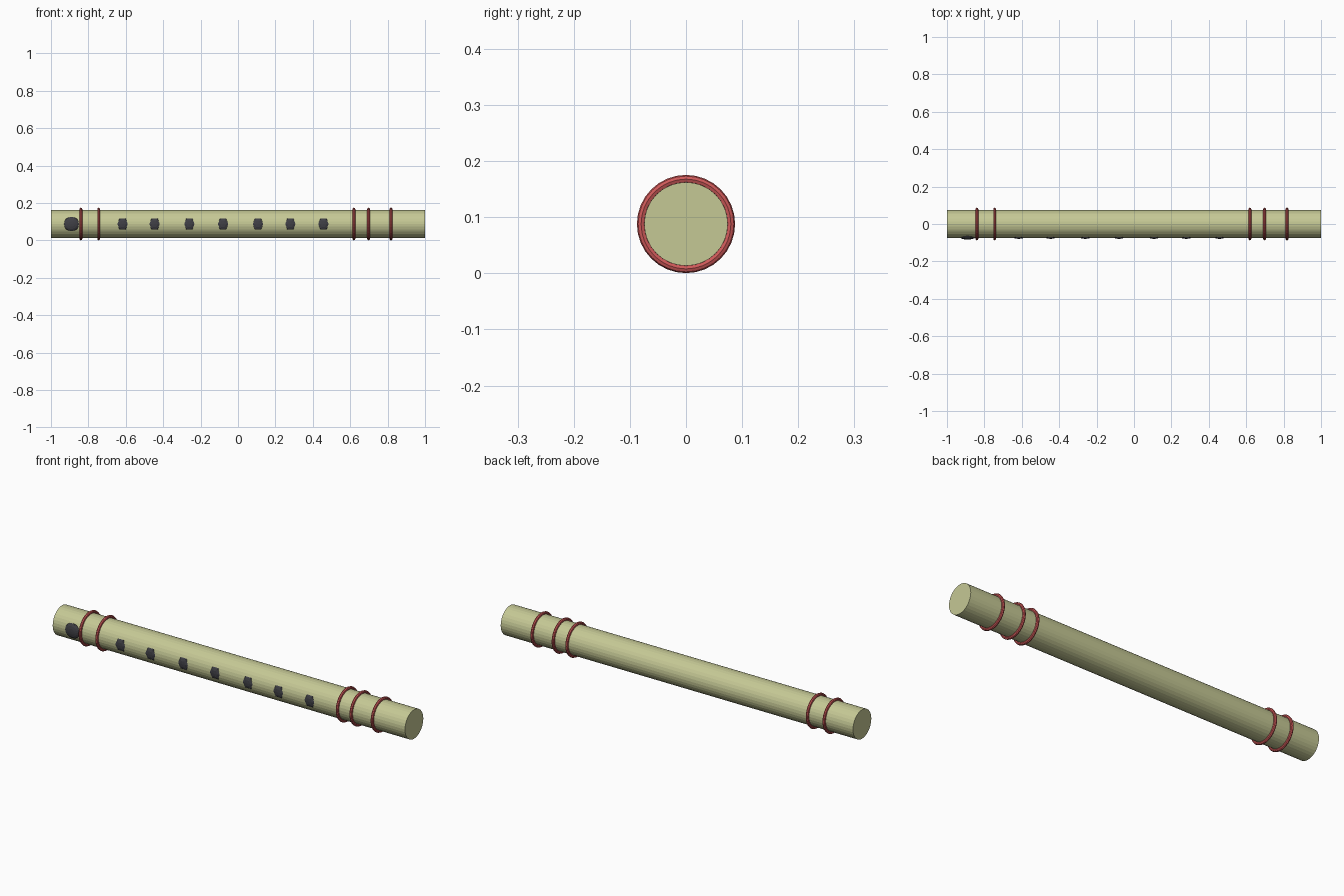
import bpy
from math import pi

if "Cube" in bpy.data.objects:
    bpy.data.objects.remove(bpy.data.objects["Cube"])

R, ZC = 0.0745, 0.088


def material(name, color):
    m = bpy.data.materials.new(name)
    m.diffuse_color = (*color, 1)
    m.use_nodes = True
    m.node_tree.nodes["Principled BSDF"].inputs["Base Color"].default_value = m.diffuse_color
    return m


bamboo = material("bamboo", (0.56, 0.58, 0.30))
red = material("red_thread", (0.62, 0.10, 0.10))
dark = material("dark_hole", (0.05, 0.05, 0.06))


def finish(name, mat):
    ob = bpy.context.object
    ob.name = name
    ob.data.materials.append(mat)
    return ob


# Tube with closed ends
bpy.ops.mesh.primitive_cylinder_add(vertices=32, radius=R, depth=2,
                                    location=(0, 0, ZC), rotation=(0, pi / 2, 0))
finish("flute_tube", bamboo)

# Thread bindings
for i, x in enumerate((-0.84, -0.745, 0.62, 0.698, 0.818)):
    bpy.ops.mesh.primitive_torus_add(major_segments=32, minor_segments=8,
                                     major_radius=0.08, minor_radius=0.0075,
                                     location=(x, 0, ZC), rotation=(0, pi / 2, 0))
    finish(f"binding_ring_{i + 1}", red)

# Blow hole: flattened dark ellipsoid set in the front
bpy.ops.mesh.primitive_uv_sphere_add(segments=16, ring_count=8, radius=1,
                                     location=(-0.89, -0.069, ZC), rotation=(pi / 2, 0, 0))
finish("blow_hole", dark).scale = (0.043, 0.038, 0.014)

# Finger holes: small faceted pads along the front
for i, x in enumerate((-0.617, -0.446, -0.26, -0.08, 0.107, 0.28, 0.457)):
    bpy.ops.mesh.primitive_uv_sphere_add(segments=6, ring_count=6, radius=1,
                                         location=(x, -0.068, ZC),
                                         rotation=(pi / 2, pi / 6, 0))
    ob = finish(f"finger_hole_{i + 1}", dark)
    ob.rotation_euler = (pi / 2, pi / 2, 0)
    ob.scale = (0.034, 0.034, 0.0115)
